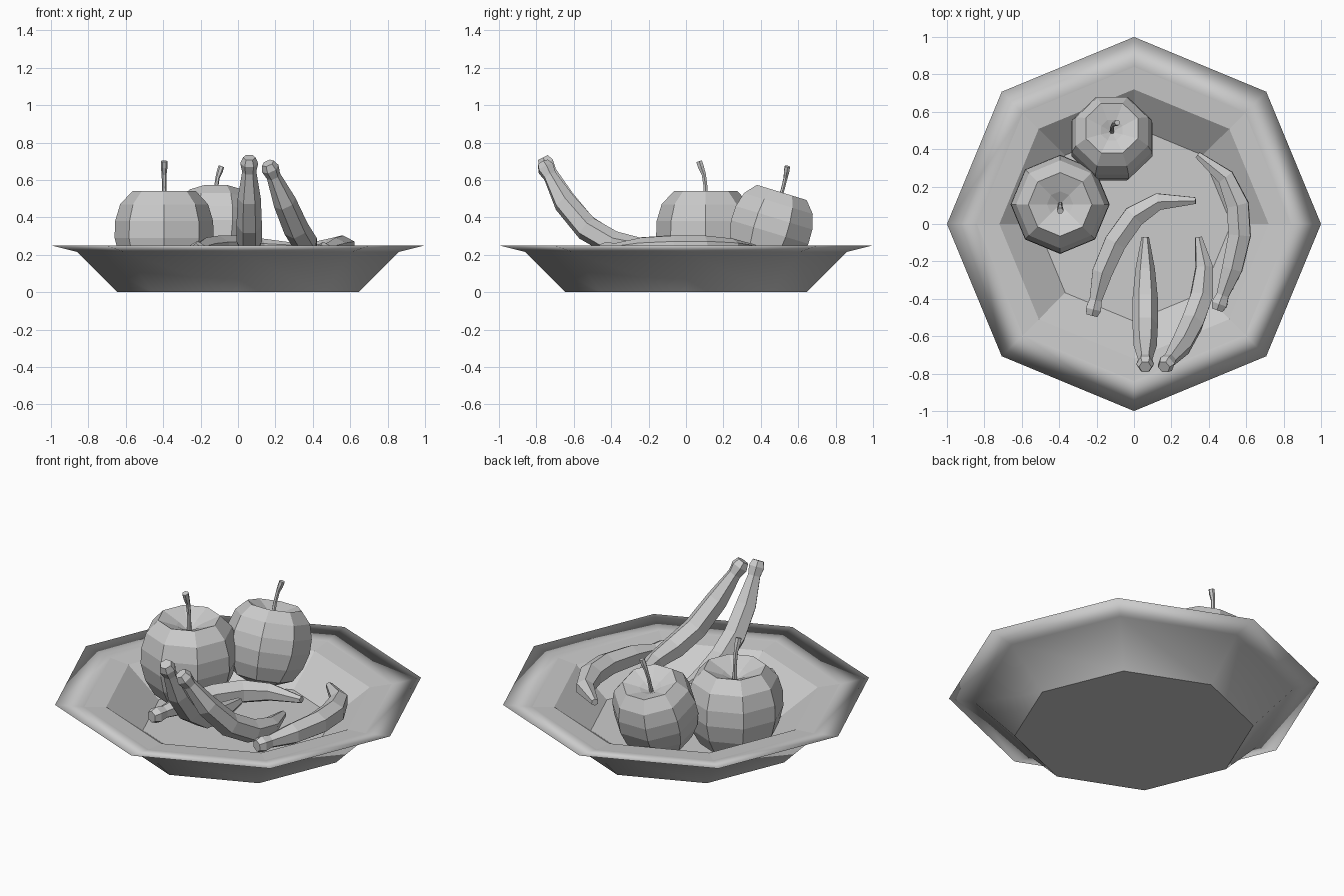
import bpy, bmesh, math
from mathutils import Vector, Matrix

if "Cube" in bpy.data.objects:
    bpy.data.objects.remove(bpy.data.objects["Cube"])

grey = bpy.data.materials.new("plain grey")
grey.use_nodes = True
grey.diffuse_color = (0.6, 0.6, 0.6, 1)
grey.node_tree.nodes["Principled BSDF"].inputs["Base Color"].default_value = (0.6, 0.6, 0.6, 1)


def loft(name, rings, smooth_bands=()):
    """Skin a list of equal rings, closing both ends."""
    bm = bmesh.new()
    rows = [[bm.verts.new(p) for p in ring] for ring in rings]
    n = len(rows[0])
    for k, (a, b) in enumerate(zip(rows, rows[1:])):
        for i in range(n):
            j = (i + 1) % n
            f = bm.faces.new((a[i], a[j], b[j], b[i]))
            f.smooth = k in smooth_bands
    for row in (rows[0], rows[-1]):
        if (row[0].co - row[n // 2].co).length > 1e-4:
            bm.faces.new(row)
    bmesh.ops.remove_doubles(bm, verts=bm.verts, dist=1e-5)
    bmesh.ops.recalc_face_normals(bm, faces=bm.faces)
    mesh = bpy.data.meshes.new(name)
    bm.to_mesh(mesh)
    bm.free()
    mesh.materials.append(grey)
    ob = bpy.data.objects.new(name, mesh)
    bpy.context.collection.objects.link(ob)
    return ob


def lathe(name, profile, sides=8, smooth_bands=()):
    rings = [[(r * math.cos(math.tau * i / sides), r * math.sin(math.tau * i / sides), z)
              for i in range(sides)] for r, z in profile]
    return loft(name, rings, smooth_bands)


def tube(name, points, radii, side, sides=6):
    """Sweep a polygon along points; side is the normal of the bend plane."""
    rings = []
    for k, (p, r) in enumerate(zip(points, radii)):
        t = (points[min(k + 1, len(points) - 1)] - points[max(k - 1, 0)]).normalized()
        up = t.cross(side).normalized()
        across = up.cross(t)
        rings.append([p + r * (math.cos(a) * across + math.sin(a) * up)
                      for a in (math.tau * i / sides for i in range(sides))])
    return loft(name, rings)


# Octagonal bowl: floor, inner wall, ledge, flared rim, outer wall, base
lathe("bowl", [(0.52, 0.06), (0.72, 0.215), (0.84, 0.225), (1, 0.25),
               (0.86, 0.215), (0.645, 0)], smooth_bands=(2, 3, 4))


# Apples, each with a bent stem
def apple(name, centre, scale, tilt, turn):
    place = (Matrix.Translation(centre) @ Matrix.Rotation(tilt, 4, 'X')
             @ Matrix.Rotation(turn, 4, 'Z') @ Matrix.Scale(scale, 4))
    body = lathe(name, [(0, 0.16), (0.07, 0.2), (0.17, 0.24), (0.235, 0.17), (0.262, 0.08),
                        (0.265, -0.01), (0.24, -0.11), (0.19, -0.2), (0.1, -0.24), (0, -0.21)])
    path = [Vector((0, y, z)) for y, z in ((0, 0.15), (0, 0.26), (-0.01, 0.33),
                                           (-0.025, 0.37), (-0.035, 0.4))]
    stem = tube(name + "_stem", path, (0.014, 0.012, 0.013, 0.018, 0.018), Vector((1, 0, 0)))
    for ob in (body, stem):
        ob.matrix_world = place


apple("large_apple", (-0.395, 0.105, 0.3), 1, 0, 0)
apple("small_apple", (-0.118, 0.45, 0.33), 0.885, math.radians(-17), math.radians(67.5))


# Bananas: knobbed stalk, six-sided body, narrow tip
def banana(name, path):
    path = [Vector(p) for p in path]
    along = (path[1] - path[0]).normalized()
    knob = [path[0] + along * d for d in (0, 0.035, 0.085)]
    side = (path[2] - path[0]).cross(path[-1] - path[2]).normalized()
    tube(name, knob + path[1:],
         (0.034, 0.048, 0.038, 0.062, 0.068, 0.068, 0.052, 0.02), side)


banana("upright_banana", [(0.06, -0.765, 0.72), (0.06, -0.65, 0.5), (0.06, -0.54, 0.36),
                          (0.06, -0.4, 0.27), (0.06, -0.24, 0.235), (0.06, -0.07, 0.235)])
banana("leaning_banana", [(0.16, -0.765, 0.69), (0.25, -0.65, 0.48), (0.31, -0.53, 0.34),
                          (0.36, -0.39, 0.26), (0.375, -0.23, 0.235), (0.345, -0.07, 0.235)])
banana("middle_banana", [(-0.225, -0.49, 0.225), (-0.17, -0.26, 0.23), (-0.1, -0.1, 0.235),
                         (0.0, 0.04, 0.235), (0.13, 0.12, 0.235), (0.33, 0.125, 0.24)])
banana("side_banana", [(0.445, -0.46, 0.22), (0.525, -0.24, 0.23), (0.565, -0.06, 0.235),
                       (0.555, 0.1, 0.235), (0.49, 0.25, 0.235), (0.34, 0.37, 0.235)])
